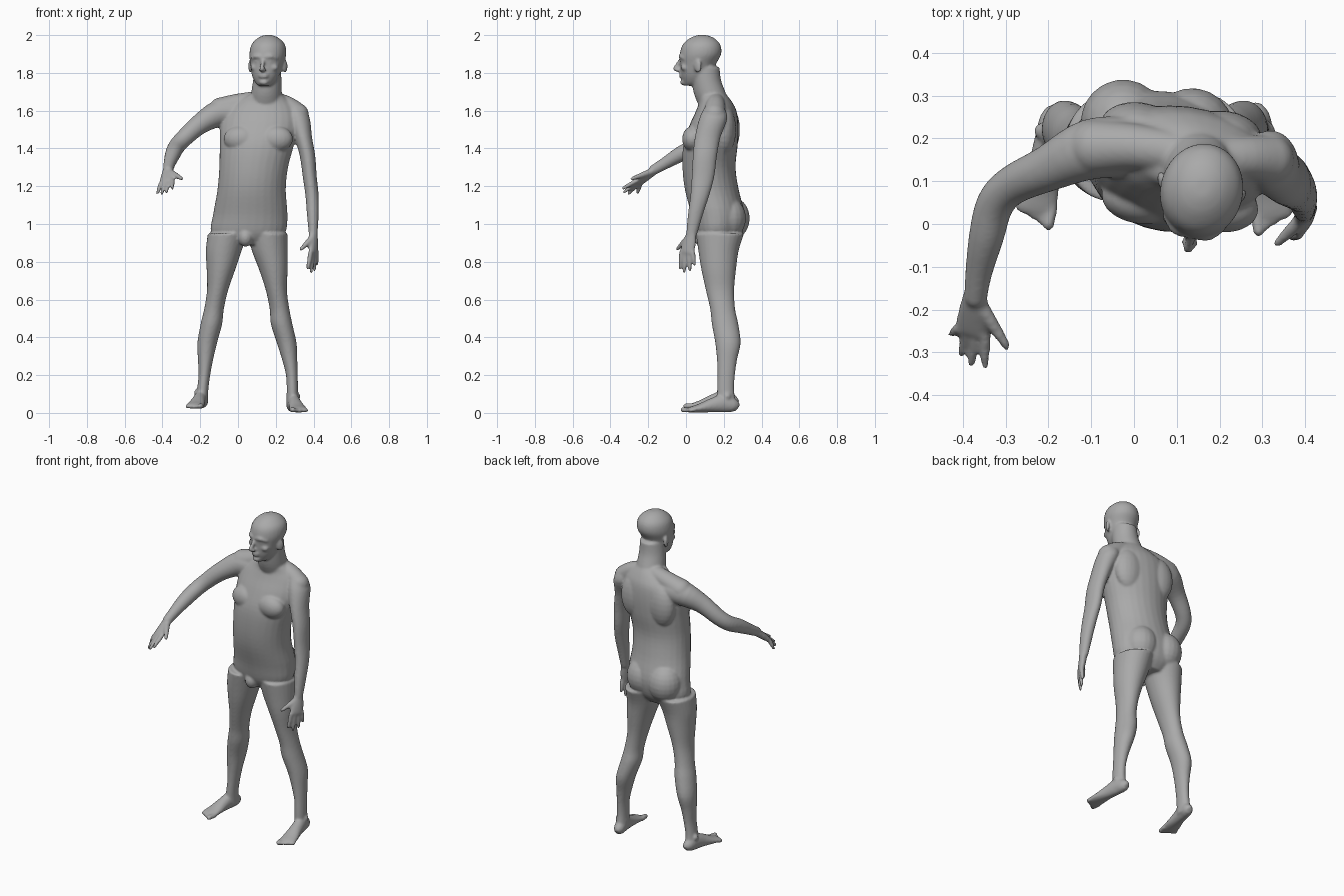
import bpy, bmesh, math
from mathutils import Vector, Matrix

cube = bpy.data.objects.get("Cube")
if cube:
    bpy.data.objects.remove(cube)

skin = bpy.data.materials.new("grey clay")
skin.use_nodes = True
GREY = (0.4, 0.4, 0.4, 1)
skin.diffuse_color = GREY
skin.node_tree.nodes["Principled BSDF"].inputs["Base Color"].default_value = GREY

bm = bmesh.new()
SIDES = 28


def spline(rows, steps):
    """Catmull-Rom interpolation through rows of numbers."""
    out = []
    for i in range(len(rows) - 1):
        p0, p1 = rows[max(i - 1, 0)], rows[i]
        p2, p3 = rows[i + 1], rows[min(i + 2, len(rows) - 1)]
        for s in range(steps):
            t = s / steps
            out.append([0.5 * (2 * b + (c - a) * t + (2 * a - 5 * b + 4 * c - d) * t * t
                               + (3 * b - a - 3 * c + d) * t ** 3)
                        for a, b, c, d in zip(p0, p1, p2, p3)])
    return out + [list(rows[-1])]


def loft(rows, side=(1, 0, 0), level=False, steps=4):
    """Rows are x, y, z, half width along side, half depth; level keeps rings flat."""
    rows = spline(rows, steps)
    rings = []
    for i, r in enumerate(rows):
        a, b = rows[max(i - 1, 0)], rows[min(i + 1, len(rows) - 1)]
        t = Vector((0, 0, 1)) if level else (Vector(b[:3]) - Vector(a[:3])).normalized()
        u = Vector(side)
        u = (u - t * u.dot(t)).normalized()
        v = t.cross(u)
        rings.append([bm.verts.new(Vector(r[:3]) + u * r[3] * math.cos(k * math.tau / SIDES)
                                   + v * r[4] * math.sin(k * math.tau / SIDES))
                      for k in range(SIDES)])
    for a, b in zip(rings, rings[1:]):
        for k in range(SIDES):
            n = (k + 1) % SIDES
            bm.faces.new((a[k], a[n], b[n], b[k]))
    bm.faces.new(rings[0][::-1])
    bm.faces.new(rings[-1])


def limb(points, side=(1, 0, 0)):
    """Round tube with rounded ends, rows are x, y, z, radius."""
    loft([(*p, p[3]) for p in points], side)
    for p in (points[0], points[-1]):
        blob(p[:3], (p[3],) * 3)


def blob(centre, radii, yaw=0):
    m = Matrix.Translation(centre) @ Matrix.Rotation(yaw, 4, 'Z') @ Matrix.Diagonal((*radii, 1))
    bmesh.ops.create_uvsphere(bm, u_segments=20, v_segments=12, radius=1, matrix=m)


# Torso, turned slightly to its right
YAW = math.radians(-7)
TURN = (math.cos(YAW), math.sin(YAW), 0)
loft([(.05, .17, .89, .10, .08), (.053, .175, .95, .195, .12), (.065, .17, 1.05, .198, .14),
      (.072, .137, 1.18, .182, .142), (.083, .122, 1.3, .183, .14), (.1, .13, 1.42, .198, .143),
      (.112, .147, 1.52, .208, .128), (.12, .16, 1.6, .19, .105), (.135, .155, 1.65, .14, .085),
      (.15, .135, 1.69, .08, .075)], TURN, level=True)
for x, y in ((-.025, .238), (.135, .218)):
    blob((x, y, 1.03), (.1, .1, .115), YAW)         # buttocks
for x, y in ((.015, .06), (.2, .04)):
    blob((x, y, 1.45), (.092, .06, .07), YAW)       # chest muscles
for x, y in ((.01, .225), (.21, .205)):
    blob((x, y, 1.5), (.09, .06, .13), YAW)         # shoulder blades
blob((.04, .085, .93), (.04, .045, .05))            # groin

# Neck and the slopes down to the shoulders
loft([(.145, .165, 1.58, .085, .075), (.15, .13, 1.68, .082, .085),
      (.155, .108, 1.76, .075, .078), (.158, .1, 1.83, .07, .078)], TURN, level=True)
limb([(.11, .165, 1.655, .05), (.0, .18, 1.635, .055), (-.09, .18, 1.605, .065)], (0, 1, 0))
limb([(.19, .155, 1.65, .05), (.26, .155, 1.625, .052), (.315, .15, 1.58, .06)], (0, 1, 0))

# Head
HEAD_YAW = math.radians(-12)
SIDE = Vector((math.cos(HEAD_YAW), math.sin(HEAD_YAW), 0))
FRONT = Vector((math.sin(HEAD_YAW), -math.cos(HEAD_YAW), 0))
loft([(.139, .02, 1.732, .03, .028), (.143, .04, 1.75, .052, .055), (.147, .053, 1.79, .074, .08),
      (.153, .065, 1.85, .088, .096), (.158, .077, 1.9, .097, .11), (.16, .082, 1.95, .088, .1),
      (.16, .085, 1.985, .055, .063), (.16, .085, 2.0, .02, .023)], SIDE, level=True)


def face(across, forward, z):
    return Vector((.155, .075, z)) + SIDE * across + FRONT * forward


limb([(*face(0, .103, 1.872), .01), (*face(0, .126, 1.838), .011),
      (*face(0, .135, 1.822), .013)], SIDE)                                  # nose
blob(face(0, .12, 1.815), (.021, .016, .01), HEAD_YAW)                        # nostrils
for z in (1.792, 1.78):
    blob(face(0, .1, z), (.027, .014, .007), HEAD_YAW)                        # lips
blob(face(0, .088, 1.75), (.026, .02, .016), HEAD_YAW)                        # chin
for s in (-1, 1):
    limb([(*face(s * .012, .104, 1.884), .009), (*face(s * .04, .098, 1.888), .011),
          (*face(s * .065, .073, 1.878), .01)], (0, 0, 1))                    # brow
    blob(face(s * .034, .088, 1.862), (.016, .012, .01), HEAD_YAW)            # eye
    blob(face(s * .05, .07, 1.828), (.026, .024, .018), HEAD_YAW)             # cheek
    blob(face(s * .094, -.008, 1.835), (.01, .022, .036), HEAD_YAW - s * .35)  # ear

# Arms
limb([(.0, .18, 1.59, .07), (-.1, .175, 1.585, .071), (-.2, .13, 1.53, .054),
      (-.285, .09, 1.455, .046), (-.325, .045, 1.41, .044), (-.345, -.03, 1.37, .041),
      (-.362, -.11, 1.322, .032), (-.37, -.17, 1.287, .027)], (0, 0, 1))
loft([(.3, .15, 1.62, .05, .05), (.32, .145, 1.56, .06, .074), (.345, .115, 1.46, .047, .068),
      (.368, .1, 1.36, .041, .064), (.38, .09, 1.25, .037, .06), (.392, .073, 1.15, .035, .05),
      (.396, .05, 1.05, .031, .04), (.398, .03, .945, .023, .029)], level=True)


def hand(wrist, knuckles, across, tips, thumb):
    """Flat palm, four fingers from pinky to index, and a thumb."""
    wrist, knuckles, across = Vector(wrist), Vector(knuckles), Vector(across).normalized()
    mid = wrist.lerp(knuckles, .55)
    end = wrist.lerp(knuckles, 1.1)
    loft([(*wrist, .027, .022), (*mid, .038, .02), (*knuckles, .042, .016),
          (*end, .036, .009)], across)
    for i, tip in enumerate(tips):
        base = knuckles + across * (i - 1.5) * .022
        bend = base.lerp(Vector(tip), .5)
        limb([(*base, .013), (*bend, .012), (*tip, .009)], across)
    base = wrist.lerp(knuckles, .3) + across * .015
    limb([(*base, .018), (*base.lerp(Vector(thumb), .5), .015), (*thumb, .01)], (0, .3, 1))


hand((-.37, -.16, 1.29), (-.378, -.25, 1.222), (.9, -.2, .3),
     [(-.426, -.256, 1.165), (-.404, -.303, 1.162), (-.38, -.327, 1.17), (-.348, -.331, 1.19)],
     (-.298, -.285, 1.24))
hand((.398, .03, .955), (.4, .006, .85), (-.45, -.85, 0),
     [(.417, .045, .785), (.404, .02, .757), (.387, -.01, .748), (.37, -.032, .768)],
     (.335, -.045, .868))


# Legs and feet
LEVELS = [.95, .86, .76, .65, .55, .47, .37, .28, .2, .12, .05]
WIDE = [.105, .095, .076, .056, .052, .057, .052, .04, .031, .03, .032]
DEEP = [.128, .107, .092, .075, .066, .07, .067, .053, .046, .045, .05]
DEPTH = [.18, .172, .173, .18, .194, .207, .222, .217, .213, .21, .215]


def leg(centres, heel, toe, base):
    rows = list(zip(centres, DEPTH, LEVELS, WIDE, DEEP))
    loft(rows[::-1], level=True)
    heel, toe = Vector(heel), Vector(toe)
    across = Vector((heel.y - toe.y, toe.x - heel.x)).normalized()

    def sole(t, half_height, half_width):
        p = heel.lerp(toe, t)
        return (*p, base + half_height, half_width, half_height)
    flat = (across.x, across.y, 0)
    loft([sole(-.05, .022, .016), sole(.03, .036, .031), sole(.22, .048, .034), sole(.45, .038, .037),
          sole(.7, .023, .046), sole(.87, .015, .049), sole(.93, .01, .046)], flat)
    big = -1 if toe.x > 0 else 1                     # big toe is on the inside
    for i in range(5):
        off = across * big * (.036 - .019 * i)
        a, b = heel.lerp(toe, .83) + off, heel.lerp(toe, 1.0 - .03 * i) + off
        r = .014 if i == 0 else .0105
        limb([(*a, base + .015, r), (*b, base + r, r)], flat)
    for s in (-1, 1):                                # ankle bones
        p = heel.lerp(toe, .17) + across * s * .026
        blob((*p, base + .085), (.012, .018, .018))


leg([-.055, -.075, -.09, -.108, -.127, -.141, -.163, -.172, -.178, -.187, -.19],
    (-.187, .255), (-.235, .005), .022)
leg([.158, .168, .187, .203, .22, .231, .258, .274, .285, .288, .288],
    (.285, .26), (.327, -.01), .002)

# Fuse the parts into one continuous skin
bmesh.ops.recalc_face_normals(bm, faces=bm.faces[:])
mesh = bpy.data.meshes.new("body")
bm.to_mesh(mesh)
bm.free()
body = bpy.data.objects.new("body", mesh)
bpy.context.collection.objects.link(body)
bpy.context.view_layer.objects.active = body
body.select_set(True)
fuse = body.modifiers.new("fuse", 'REMESH')
fuse.mode = 'VOXEL'
fuse.voxel_size = .007
soften = body.modifiers.new("soften", 'SMOOTH')
soften.factor = .5
soften.iterations = 5
for name in ("fuse", "soften"):
    bpy.ops.object.modifier_apply(modifier=name)
body.data.materials.clear()
body.data.materials.append(skin)
bpy.ops.object.shade_smooth()
